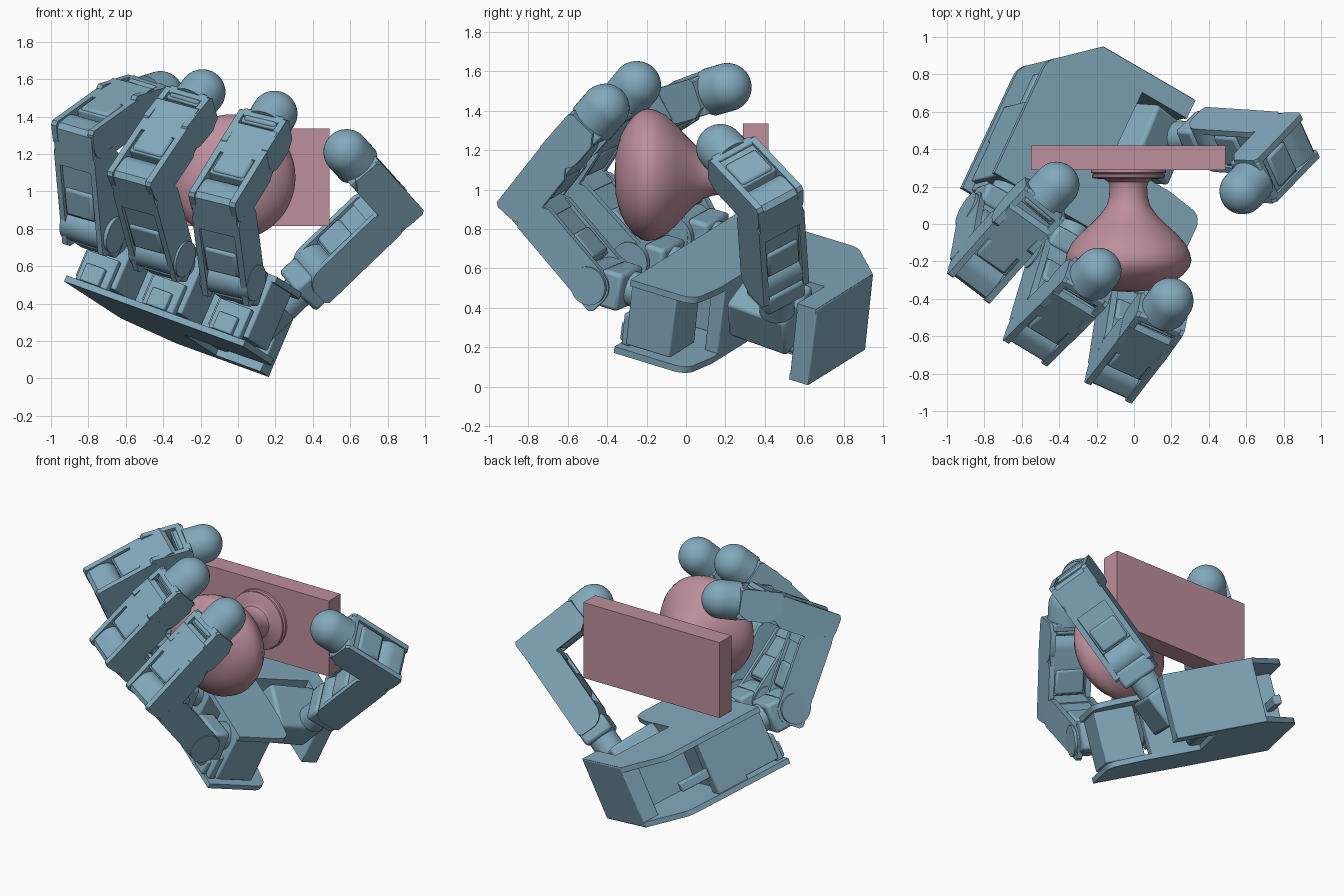
import bpy, bmesh, math
from mathutils import Vector, Matrix

if "Cube" in bpy.data.objects:
    bpy.data.objects.remove(bpy.data.objects["Cube"])

V = Vector


def material(name, col):
    m = bpy.data.materials.new(name)
    m.diffuse_color = (*col, 1)
    m.use_nodes = True
    m.node_tree.nodes["Principled BSDF"].inputs["Base Color"].default_value = m.diffuse_color
    return m


BLUE = material("hand_blue", (0.225, 0.40, 0.51))
PINK = material("knob_pink", (0.51, 0.275, 0.33))


def frame(origin, x, y):
    """Right-handed frame with exact y and x as close as possible."""
    y = y.normalized()
    z = x.cross(y).normalized()
    x = y.cross(z)
    m = Matrix((x, y, z)).transposed().to_4x4()
    m.translation = origin
    return m


def finish(name, bm, M, mat, bevel=0.0):
    bmesh.ops.recalc_face_normals(bm, faces=bm.faces)
    me = bpy.data.meshes.new(name)
    bm.to_mesh(me)
    bm.free()
    ob = bpy.data.objects.new(name, me)
    bpy.context.collection.objects.link(ob)
    ob.matrix_world = M
    me.materials.append(mat)
    if bevel:
        b = ob.modifiers.new("bevel", 'BEVEL')
        b.width, b.segments = bevel, 2
    return ob


def prism(name, pts, h0, h1, M, axis='z', mat=BLUE, bevel=0.0):
    bm = bmesh.new()
    put = (lambda p, h: (p[0], p[1], h)) if axis == 'z' else (lambda p, h: (h, p[0], p[1]))
    a = [bm.verts.new(put(p, h0)) for p in pts]
    b = [bm.verts.new(put(p, h1)) for p in pts]
    bm.faces.new(a)
    bm.faces.new(b)
    n = len(pts)
    for i in range(n):
        bm.faces.new((a[i], a[(i + 1) % n], b[(i + 1) % n], b[i]))
    return finish(name, bm, M, mat, bevel)


def box(name, x0, x1, y0, y1, z0, z1, M, mat=BLUE, bevel=0.008):
    return prism(name, [(x0, y0), (x1, y0), (x1, y1), (x0, y1)], z0, z1, M, 'z', mat, bevel)


def lathe(name, prof, M, mat=BLUE, n=40):
    """Revolve (radius, y) points around local y."""
    bm = bmesh.new()
    vs = [bm.verts.new((r, y, 0)) for r, y in prof]
    es = [bm.edges.new(e) for e in zip(vs, vs[1:])]
    bmesh.ops.spin(bm, geom=vs + es, axis=(0, 1, 0), cent=(0, 0, 0), angle=2 * math.pi, steps=n)
    bmesh.ops.remove_doubles(bm, verts=bm.verts, dist=1e-4)
    return finish(name, bm, M, mat)


def arc(cx, cy, r, a0, a1, n=10):
    return [(cx + r * math.cos(math.radians(a0 + (a1 - a0) * i / n)),
             cy + r * math.sin(math.radians(a0 + (a1 - a0) * i / n))) for i in range(n + 1)]


# Door knob on its mounting board
I = Matrix.Translation((-0.03, 0, 1.075))
box("knob_board", -0.52, 0.52, 0.29, 0.42, -0.26, 0.26, I, PINK, 0)
lathe("door_knob", [(0, -.363), (.1, -.357), (.19, -.335), (.25, -.305), (.297, -.268), (.327, -.23),
                    (.337, -.195), (.329, -.155), (.305, -.105), (.26, -.055), (.20, .0), (.15, .05),
                    (.118, .095), (.104, .14), (.10, .2), (.108, .225), (.13, .24), (.185, .243),
                    (.195, .25), (.195, .262), (.185, .268), (.2, .275), (.2, .295), (0, .295)], I, PINK, 64)

# Palm frame: x to the outer side, y along the fingers, z out of the palm
N = V((.394, .095, .914)).normalized()
L = V((.825, -.48, -.30))
D = L.cross(N).normalized()
O = V((-.337, -.067, .627))
P = frame(O, -L, D)

# Palm plates: cut away beside the thumb, rounded at the outer wrist corner
for name, end, z0, z1 in (("palm_back_plate", -.01, -.305, -.27), ("palm_front_plate", -.06, .08, .115)):
    outline = ([(-.58, end), (-.58, -.33)] + arc(-.50, -.36, .08, 180, 270, 5) +
               [(-.36, -.46), (.02, -.46), (.02, -.86), (-.27, -.86), (-.27, -.97), (.33, -.97)] +
               arc(.47, -.70, .11, 305, 360, 6) + [(.58, end)])
    prism(name, outline, z0, z1, P)

# Wrist block and inner walls
box("wrist_block", -.27, .33, -.975, -.86, -.305, .115, P)
box("palm_cross_wall", -.30, .50, -.46, -.38, -.28, .09, P)
box("palm_spine", .02, .08, -.88, -.4, -.29, .09, P)
box("thumb_drive", -.06, .05, -.88, -.42, -.27, -.10, P, BLUE, .03)
box("outer_wall", .46, .56, -.52, -.30, -.28, .09, P)
box("outer_strut", .48, .53, -.72, -.5, -.16, -.1, P)

# Finger motors with stepped front ends
for i, x in enumerate((-.43, 0, .43)):
    box(f"finger_motor_{i}", x - .13, x + .13, -.32, -.06, -.25, .09, P)
    box(f"motor_step_a_{i}", x - .10, x + .10, -.07, -.02, -.27, -.10, P)
    box(f"motor_step_b_{i}", x - .06, x + .06, -.04, .01, -.27, -.17, P)
    lathe(f"motor_shaft_{i}", [(0, -.08), (.09, -.08), (.09, .05), (0, .05)],
          P @ Matrix.Translation((x, 0, 0)))

HW, HT = .14, .10       # half width and half thickness of a finger link


def disc(name, M, y, r, w):
    prism(name, arc(y, 0, r, 0, 345, 23), -w, w, M, 'x')


def link(name, a, b, W, last=False):
    """One finger segment: side plates, motor core, joint knuckle or round tip."""
    M = frame(a, W, b - a)
    n = (b - a).length
    end = n - .09 if last else n - .06
    side = ([(-.085, -HT), (-.1, -.08)] + arc(0, 0, HT, 180, 90, 8) +
            [(end - .06, HT), (end, HT - .04), (end, -HT + .02), (end - .02, -HT)])
    for s in (-1, 1):
        h = sorted((s * HW, s * .105))
        prism(f"{name}_side_{'l' if s < 0 else 'r'}", side, h[0], h[1], M, 'x')
    box(f"{name}_core", -.108, .108, .09, end - .03, -.085, .082, M)
    box(f"{name}_motor_cover", -.095, .095, .1, min(.26, end - .04), -HT, HT, M, BLUE, .015)
    if last:
        box(f"{name}_end_cap", -.12, .12, end - .05, end, -HT, HT, M)
        r = .123
        lathe(f"{name}_tip", [(0, n - .11), (r, n - .11)] +
              [(r * math.cos(t * math.pi / 24), n + r * math.sin(t * math.pi / 24)) for t in range(12)] +
              [(0, n + r)], M)
    else:
        knuckle = [(end - .1, -HT)] + [(n + .06, -HT), (n + .085, -HT + .025)] + \
            arc(n, 0, .09, 0, 90, 6) + [(end - .1, .09)]
        prism(f"{name}_knuckle", knuckle, -.132, .132, M, 'x')


def finger(name, j1, j2, j3, tip, base_dir, base_len, joint=.15):
    j1, j2, j3, tip = map(V, (j1, j2, j3, tip))
    W = (j2 - j1).cross(tip - j2).normalized()
    B = frame(j1, W, base_dir)
    box(f"{name}_base", -.12, .12, -base_len, -.05, -HT, HT, B, BLUE, .02)
    box(f"{name}_base_tongue", -.1, .1, -.1, 0, -.085, .085, B)
    disc(f"{name}_base_joint", B, 0, .1, joint)
    link(f"{name}_lower", j1, j2, W)
    if (j3 - j2).length > 0.01:
        link(f"{name}_middle", j2, j3, W)
    link(f"{name}_end", j3, tip, W, True)


# Three fingers
finger("inner_finger", (-.03, -.43, .54), (-.085, -.785, .96), (.083, -.567, 1.235),
       (.195, -.41, 1.415), D, .17)
finger("middle_finger", (-.407, -.215, .672), (-.515, -.58, 1.075), (-.325, -.392, 1.36),
       (-.19, -.25, 1.53), D, .17)
finger("outer_finger", (-.775, .01, .805), (-.82, -.24, 1.30), (-.59, .02, 1.465),
       (-.415, .21, 1.52), D, .17)

# Thumb with its swivel housing
t1, t2 = V((.44, .45, .58)), V((.82, .425, .945))
finger("thumb", t1, t2, t2, (.58, .175, 1.21), t2 - t1, .17, .13)
T = frame(V((.073, .429, .385)), -D, t2 - t1)
box("thumb_housing", -.17, .17, -.12, .12, -.15, .15, T, BLUE, .02)
lathe("thumb_swivel", [(0, .08), (.09, .08), (.09, .2), (0, .2)],
      frame(t1 - .36 * (t2 - t1).normalized(), D, t2 - t1))

# Smooth shading with sharp edges kept
for ob in bpy.data.objects:
    ob.select_set(True)
bpy.context.view_layer.objects.active = bpy.data.objects["door_knob"]
bpy.ops.object.shade_smooth_by_angle(angle=math.radians(35))
